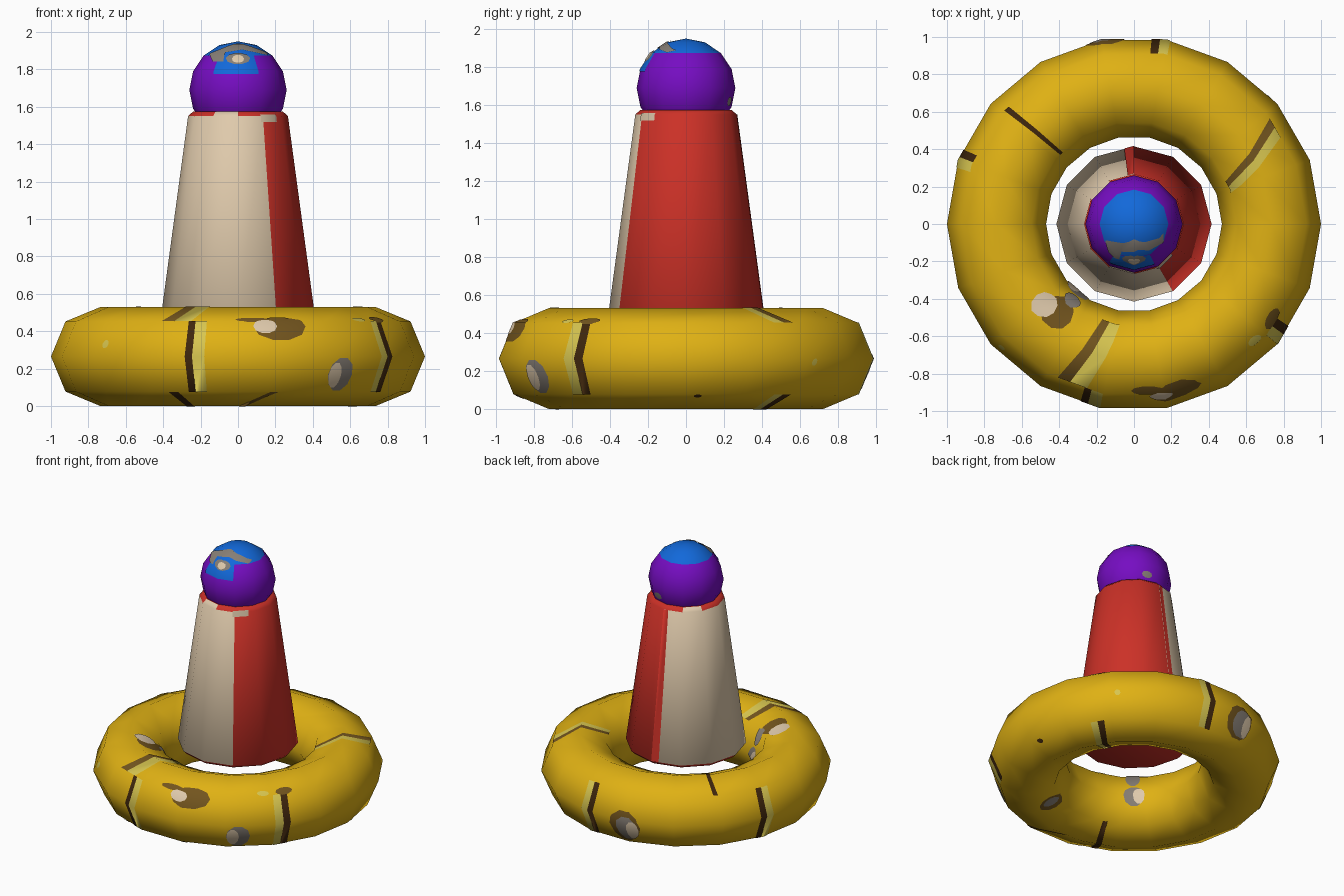
import bpy, bmesh, math
from mathutils import Vector

cube = bpy.data.objects.get("Cube")
if cube:
    bpy.data.objects.remove(cube, do_unlink=True)


def material(name, rgb):
    m = bpy.data.materials.new(name)
    m.use_nodes = True
    m.diffuse_color = (*rgb, 1)
    m.node_tree.nodes["Principled BSDF"].inputs["Base Color"].default_value = (*rgb, 1)
    return m


yellow = material("golden yellow", (.74, .44, .007))
pale = material("pale yellow", (.68, .56, .08))
brown = material("brown", (.17, .09, .013))
dark = material("dark brown", (.05, .02, .004))
grey = material("grey", (.24, .21, .18))
beige = material("beige", (.74, .59, .41))
red = material("red", (.6, .03, .02))
purple = material("purple", (.18, .004, .54))
blue = material("blue", (.006, .14, .7))


class Turned:
    """A turned solid; u counts segments around it, v counts profile points."""

    def __init__(self, name, profile, sides, mats, rule, cyclic=False):
        self.profile, self.sides, self.cyclic = profile, sides, cyclic
        count = len(profile)
        bm = bmesh.new()
        grid = [[bm.verts.new(self.corner(i, j)) for j in range(count)] for i in range(sides)]
        for i in range(sides):
            k = (i + 1) % sides
            for j in range(count if cyclic else count - 1):
                n = (j + 1) % count
                f = bm.faces.new((grid[i][j], grid[k][j], grid[k][n], grid[i][n]))
                f.material_index = rule(i, j)
        bmesh.ops.remove_doubles(bm, verts=bm.verts, dist=1e-4)
        ob = make_object(name, bm, mats)
        bpy.ops.object.select_all(action='DESELECT')
        ob.select_set(True)
        bpy.context.view_layer.objects.active = ob
        bpy.ops.object.shade_smooth_by_angle(angle=math.radians(60))

    def corner(self, i, j):
        count = len(self.profile)
        r, z = self.profile[j % count if self.cyclic else max(0, min(j, count - 1))]
        a = math.tau * i / self.sides
        return Vector((r * math.cos(a), r * math.sin(a), z))

    def point(self, u, v):
        i, j = math.floor(u), math.floor(v)
        low = self.corner(i, j).lerp(self.corner(i + 1, j), u - i)
        high = self.corner(i, j + 1).lerp(self.corner(i + 1, j + 1), u - i)
        return low.lerp(high, v - j)

    def normal(self, u, v):
        du = self.point(u + .5, v) - self.point(u - .5, v)
        dv = self.point(u, v + .5) - self.point(u, v - .5)
        return du.cross(dv).normalized()

    def paint(self, name, outline, mat, layer=1):
        """Lay a thin plate with the given outline on the facets."""
        bm = bmesh.new()
        bm.faces.new([bm.verts.new((u, v, 0)) for u, v in outline])
        for axis in (0, 1):
            vals = [p[axis] for p in outline]
            for k in range(math.ceil(min(vals)), math.floor(max(vals)) + 1):
                cut = Vector((0, 0, 0))
                cut[axis] = 1
                bmesh.ops.bisect_plane(bm, geom=bm.verts[:] + bm.edges[:] + bm.faces[:],
                                       plane_co=cut * k, plane_no=cut)
        bm.normal_update()
        for f in bm.faces:
            f.smooth = True
            if f.normal.z < 0:
                f.normal_flip()
        normals = []
        for vert in bm.verts:
            u, v, _ = vert.co
            n = self.normal(u, v)
            normals.append(n)
            vert.co = self.point(u, v) + n * (.001 + .002 * layer)
        ob = make_object(name, bm, [mat])
        ob.data.normals_split_custom_set_from_vertices(normals)

    def blob(self, name, u, v, ru, rv, mat, layer=1):
        turns = [math.tau * k / 10 for k in range(10)]
        self.paint(name, [(u + ru * math.cos(a), v + rv * math.sin(a)) for a in turns], mat, layer)

    def stripe(self, name, v0, u0, v1, u1, width, mat, layer=1):
        self.paint(name, [(u0, v0), (u0 + width, v0), (u1 + width, v1), (u1, v1)], mat, layer)


def make_object(name, bm, mats):
    me = bpy.data.meshes.new(name)
    bm.to_mesh(me)
    bm.free()
    for m in mats:
        me.materials.append(m)
    ob = bpy.data.objects.new(name, me)
    bpy.context.collection.objects.link(ob)
    return ob


# Ring: octagonal tube
tube = .265
steps = [math.tau * k / 8 for k in range(8)]
ring = Turned("ring", [(1 - tube + tube * math.cos(a), tube + tube * math.sin(a)) for a in steps],
              18, [yellow], lambda i, j: 0, cyclic=True)

# Tapered post: two coloured halves with bevelled ends
post = Turned("post", [(0, .43), (.39, .43), (.415, .455), (.267, 1.55), (.24, 1.575), (0, 1.575)],
              12, [red, beige],
              lambda i, j: int((j == 2 and 3 <= i < 10) or (j == 3 and i in (4, 8))))
post.stripe("post_red_edge", 2, 3, 3, 3, .25, red)
post.stripe("post_beige_edge", 2.97, 9.9, 3.3, 9.9, .8, beige)

# Ball with a coloured cap
ball_r = .26
tilts = [math.pi * (k / 8 - .5) for k in range(9)]
ball = Turned("ball", [(ball_r * math.cos(a), 1.69 + ball_r * math.sin(a)) for a in tilts],
              12, [purple, blue], lambda i, j: int(j >= 6))
ball.paint("ball_blue_patch", [(7.9, 4.85), (9.9, 4.85), (9.9, 6), (7.9, 6)], blue)
ball.paint("ball_grey_arc", [(7, 6.15), (8, 6.8), (9, 7.2), (10.2, 6.8), (11.4, 6.2), (10.9, 6),
                             (9.3, 6.5), (8.2, 6.25), (8.25, 5.6), (7.6, 5.6)], grey, 2)
ball.blob("ball_grey_spot", 9, 5.8, .65, .38, grey, 2)
ball.blob("ball_beige_spot", 9, 5.75, .32, .25, beige, 3)
ball.blob("ball_back_spot", 2.4, 3.3, .3, .25, grey)

# Ring stripes: v and u at each end, dark width, pale width on the other side
for v0, u0, v1, u1, width, glow, mat in [
        (1, 1.72, 3, 1.08, .17, .19, brown),
        (1, 6.84, 3, 6.74, .1, 0, dark),
        (1, 12.4, 3, 12.8, -.22, -.3, brown),
        (-1, 12.78, 1, 12.78, -.12, -.2, dark),
        (-1, 16.18, 1, 16.18, .15, .18, dark),
        (-1, 4.1, 1, 4.1, .13, .16, dark),
        (-1, 7.95, 1, 7.95, -.13, -.17, dark),
        (-3, 1.55, -1, 1.7, .15, .16, dark),
        (-3, 12.5, -1, 12.3, .17, 0, dark),
        (-2, 13.5, -1, 14.05, .14, 0, brown)]:
    ring.stripe("ring_stripe", v0, u0, v1, u1, width, mat)
    if glow:
        ring.stripe("ring_stripe_glow", v0, u0, v1, u1, -glow, pale)

# Ring blotches: u, v, half sizes, colour, layer
for u, v, ru, rv, mat, layer in [
        (11.45, 2.55, .4, .5, brown, 1), (11.1, 2.45, .3, .38, beige, 2),
        (11.55, 3.2, .28, .35, grey, 2),
        (11.5, 4, .45, .4, grey, 1), (11.3, 4, .25, .32, beige, 2),
        (14.2, .85, .45, .4, brown, 1), (13.75, 1.1, .3, .13, brown, 1),
        (13.95, .85, .2, .2, beige, 2),
        (15.25, -.5, .25, .48, grey, 1), (15.14, -.52, .13, .36, beige, 2),
        (4.95, -.3, .35, .65, brown, 1), (5, -.35, .25, .5, grey, 2),
        (5.13, -.4, .13, .4, beige, 3),
        (15.05, -2.7, .35, .45, brown, 1), (15.1, -2.7, .2, .3, grey, 2),
        (16.28, 1.1, .2, .16, brown, 2), (15.8, 1.1, .13, .12, pale, 1),
        (.2, -1.1, .07, .1, dark, 1), (2.17, -.1, .06, .1, pale, 1),
        (11.15, .35, .06, .12, pale, 1)]:
    ring.blob("ring_blotch", u, v, ru, rv, mat, layer)
